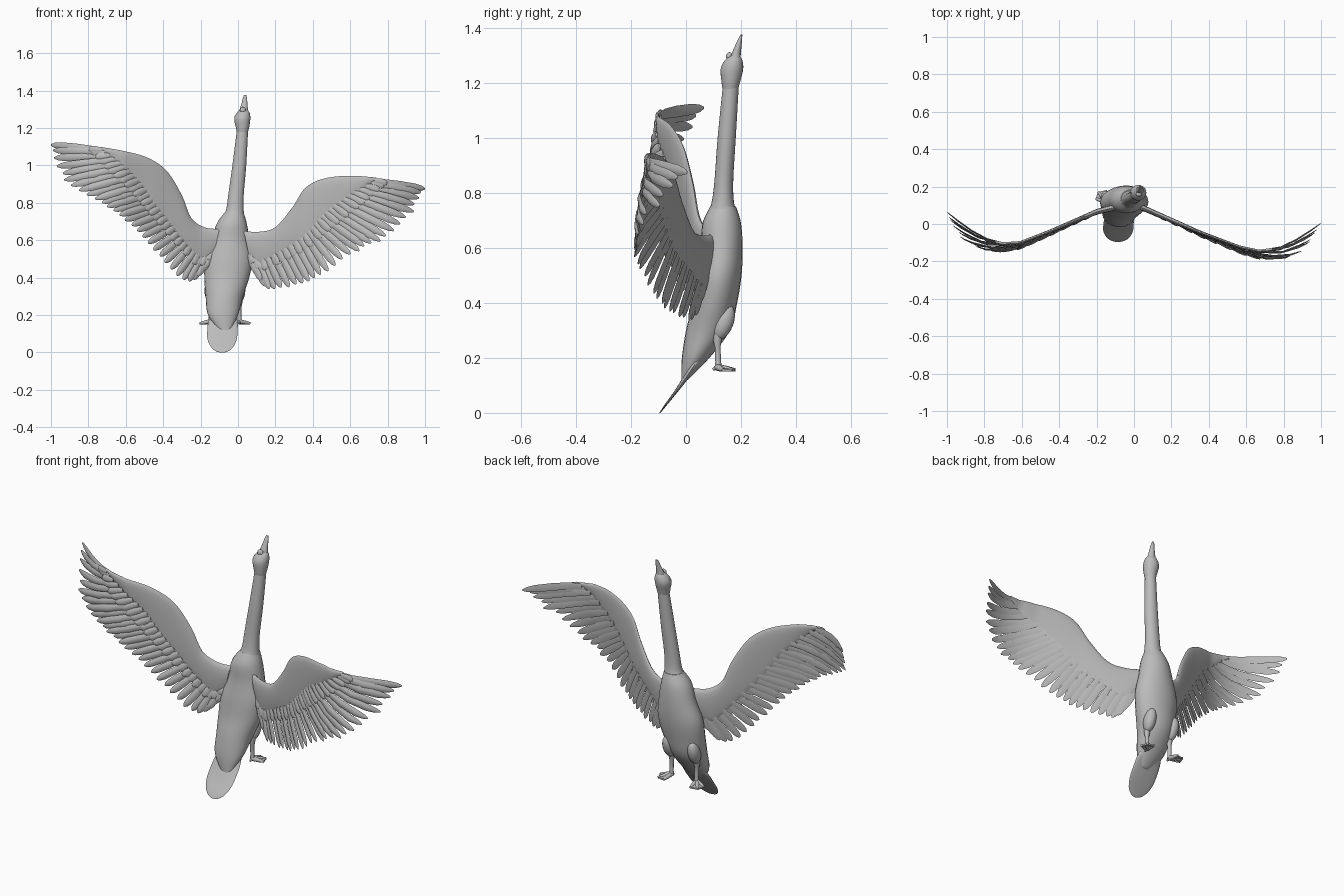
import bpy, bmesh, random
from math import sin, cos, pi, radians
from mathutils import Vector

random.seed(4)
cube = bpy.data.objects.get("Cube")
if cube:
    bpy.data.objects.remove(cube)

grey = bpy.data.materials.new("plain_grey")
grey.use_nodes = True
GREY = (0.5, 0.5, 0.5, 1)
grey.diffuse_color = GREY
grey.node_tree.nodes["Principled BSDF"].inputs["Base Color"].default_value = GREY


def spline(points, t):
    """Smooth point at t in 0..1 along evenly timed control points."""
    n = len(points) - 1
    f = min(max(t, 0), 1) * n
    i = min(int(f), n - 1)
    f -= i
    a, b, c, d = (Vector(points[min(max(k, 0), n)]) for k in range(i - 1, i + 3))
    return b + (c - a) * (f / 2) + (2 * a - 5 * b + 4 * c - d) * (f * f / 2) \
        + (3 * b - a - 3 * c + d) * (f ** 3 / 2)


def lookup(table, x):
    """Straight-line interpolation in a table of (x, y)."""
    for (x0, y0), (x1, y1) in zip(table, table[1:]):
        if x <= x1:
            return y0 + (y1 - y0) * (x - x0) / (x1 - x0)
    return table[-1][1]


def skin(name, shells):
    """One object made of capped lofts; each shell is a list of rings."""
    bm = bmesh.new()
    for rings in shells:
        loops = [[bm.verts.new(p) for p in ring] for ring in rings]
        for low, high in zip(loops, loops[1:]):
            for k in range(len(low)):
                j = (k + 1) % len(low)
                bm.faces.new((low[k], low[j], high[j], high[k]))
        bm.faces.new(loops[0])
        bm.faces.new(loops[-1])
    bmesh.ops.recalc_face_normals(bm, faces=bm.faces)
    mesh = bpy.data.meshes.new(name)
    bm.to_mesh(mesh)
    bm.free()
    ob = bpy.data.objects.new(name, mesh)
    bpy.context.collection.objects.link(ob)
    return finish(ob)


def finish(ob):
    ob.data.materials.append(grey)
    bpy.ops.object.select_all(action='DESELECT')
    ob.select_set(True)
    bpy.context.view_layer.objects.active = ob
    if ob.type == 'MESH':
        bpy.ops.object.shade_smooth_by_angle(angle=radians(50))
    return ob


def turned(name, stations, steps=40, sides=24):
    """Upright form from stations (z, x, y, x radius, y radius)."""
    rings = []
    for i in range(steps + 1):
        z, x, y, rx, ry = spline([Vector(s) for s in stations], i / steps)
        rings.append([(x + rx * cos(2 * pi * k / sides), y + ry * sin(2 * pi * k / sides), z)
                      for k in range(sides)])
    return skin(name, [rings])


def ball(name, centre, size, tilt=0):
    bpy.ops.mesh.primitive_uv_sphere_add(segments=20, ring_count=12, radius=1,
                                         location=centre, rotation=(tilt, 0, 0))
    ob = bpy.context.object
    ob.name = name
    ob.scale = size
    return finish(ob)


def tube(name, points, radii):
    curve = bpy.data.curves.new(name, 'CURVE')
    curve.dimensions = '3D'
    curve.bevel_depth = 1
    curve.bevel_resolution = 3
    curve.use_fill_caps = True
    line = curve.splines.new('POLY')
    line.points.add(len(points) - 1)
    for p, co, r in zip(line.points, points, radii):
        p.co = (*co, 1)
        p.radius = r
    line.use_smooth = True
    ob = bpy.data.objects.new(name, curve)
    bpy.context.collection.objects.link(ob)
    return finish(ob)


# Body with neck and head
turned("body", [(.12, -.07, -.005, .03, .012), (.2, -.08, .035, .08, .05),
                (.3, -.073, .08, .1, .08), (.4, -.06, .105, .12, .081),
                (.5, -.05, .12, .127, .082), (.6, -.04, .13, .102, .076),
                (.69, -.033, .13, .08, .07), (.75, -.02, .135, .05, .047)], 32)
turned("neck", [(.73, -.022, .133, .056, .052), (.77, -.016, .134, .046, .04),
                (.85, -.01, .138, .041, .034), (1, .007, .148, .037, .033),
                (1.19, .024, .163, .03, .029)], 24)
turned("head", [(1.17, .023, .161, .028, .027), (1.205, .024, .163, .036, .034),
                (1.25, .023, .167, .043, .041), (1.282, .028, .173, .034, .032),
                (1.3, .03, .178, .018, .016)], 20)
turned("beak", [(1.275, .03, .176, .027, .024), (1.3, .031, .181, .022, .018),
                (1.335, .035, .19, .015, .012), (1.36, .037, .197, .011, .007),
                (1.376, .038, .202, .006, .003)], 16, 16)
ball("beak_knob", (.026, .158, 1.295), (.016, .012, .017))
for side, label in ((-1, "right"), (1, "left")):
    ball(label + "_eye", (.024 + side * .038, .166, 1.262), (.004, .006, .006))

# Tail paddle
turned("tail", [(.22, -.077, .062, .055, .03), (.17, -.08, .028, .077, .018),
                (.12, -.083, -.006, .081, .011), (.07, -.085, -.042, .078, .007),
                (.03, -.085, -.073, .06, .005), (.008, -.085, -.089, .035, .003),
                (0, -.085, -.095, .012, .002)], 24)

# Legs and webbed feet
for side, label in ((-1, "right"), (1, "left")):
    x = -.07 + side * .077
    ball(label + "_thigh", (x, .138, .33), (.032, .035, .066), radians(-20))
    tube(label + "_shank", [(x, .118, .29), (x, .114, .262), (x, .115, .24), (x, .117, .185),
                            (x, .118, .16)], [.018, .016, .011, .011, .014])
    ankle = Vector((x, .115, .166))
    toes = [Vector((x + side * dx, y, .156)) for dx, y in ((.058, .135), (.045, .172), (.005, .18))]
    for n, toe in enumerate(toes):
        tube(f"{label}_toe_{n + 1}", [ankle, ankle.lerp(toe, .6), toe], [.013, .01, .006])
    tube(label + "_hind_toe", [ankle, ankle + Vector((0, -.018, -.008))], [.01, .005])
    web = [ankle] + toes
    skin(label + "_web", [[[p - Vector((0, 0, h)) for p in web] for h in (-.003, .005)]])

# Wings: front edge, covert edge and feather tips as (x, z); sweep gives y for each distance out
WINGS = {
    "right": dict(
        lead=[(-.1, .66), (-.18, .67), (-.25, .72), (-.3, .84), (-.38, .97), (-.48, 1.04),
              (-.6, 1.075), (-.74, 1.1)],
        base=[(-.13, .52), (-.2, .49), (-.29, .58), (-.38, .69), (-.46, .79), (-.53, .9),
              (-.63, 1), (-.73, 1.08)],
        tip=[(-.18, .45), (-.27, .375), (-.4, .49), (-.53, .63), (-.65, .75), (-.8, .835),
             (-.95, .95), (-1, 1.11)],
        sweep=[(0, .11), (.1, .09), (.2, .065), (.45, -.04), (.61, -.1), (.7, -.105),
               (.8, -.08), (.9, -.02), (1, .06)]),
    "left": dict(
        lead=[(.03, .65), (.11, .645), (.2, .67), (.29, .775), (.36, .88), (.46, .93),
              (.6, .945), (.74, .935)],
        base=[(.06, .51), (.11, .47), (.23, .53), (.35, .6), (.43, .68), (.51, .76),
              (.62, .84), (.73, .915)],
        tip=[(.1, .42), (.17, .34), (.32, .365), (.46, .42), (.63, .535), (.79, .61),
             (.93, .75), (1, .875)],
        sweep=[(0, .1), (.05, .085), (.35, -.045), (.57, -.125), (.67, -.145), (.8, -.125),
               (.9, -.07), (1, 0)]),
}
# How far the feather tips fall behind the panel, along the wing
TRAIL = [(0, .01), (.3, .02), (.6, .04), (.82, .075), (1, 0)]
BLADE = [(0, .6), (.2, .85), (.5, 1), (.8, .95), (.93, .65), (1, .2)]


def feather(wing, root, end, width, thick, trail, lift):
    """Rounded blade with a lens section that follows the wing sweep."""
    along = end - root
    across = Vector((-along.y, along.x)).normalized()
    rings = []
    for u, w in BLADE:
        mid = root + along * u
        ring = []
        for a, d in ((-1, 0), (-.5, -.8), (0, -1), (.5, -.8), (1, 0), (0, .5)):
            p = mid + across * (a * w * width)
            y = lookup(wing["sweep"], abs(p.x)) + lift - trail * u + d * w * thick
            ring.append((p.x, y, p.y))
        rings.append(ring)
    return rings


for label, wing in WINGS.items():
    # Smooth arm panel, thick at the front edge
    panel = []
    for i in range(49):
        s = i / 48
        front, back = spline(wing["lead"], s), spline(wing["base"], s)
        ring = []
        for k in range(16):
            a = 2 * pi * k / 16
            chord = (1 - cos(a)) / 2
            p = front.lerp(back, chord)
            y = lookup(wing["sweep"], abs(p.x)) + sin(a) * (.022 - .012 * chord) * (1 - .6 * s)
            ring.append((p.x, y, p.y))
        panel.append(ring)
    skin(label + "_wing_arm", [panel])

    # Long flight feathers and the short row tucked under the panel edge
    long_row, short_row, count = [], [], 30
    for i in range(count):
        s = i / (count - 1)
        trail = lookup(TRAIL, s)
        front, back, tip = (spline(wing[key], s) for key in ("lead", "base", "tip"))
        end = back.lerp(tip, 1 if s == 1 else random.uniform(.94, 1.02))
        long_row.append(feather(wing, back.lerp(front, .1), end, .018 + .003 * s, .007, trail,
                                .005 * (i % 2)))
        short_row.append(feather(wing, back.lerp(front, .12), back.lerp(tip, .25), .019, .006,
                                 trail * .25, -.003 - .003 * (i % 2)))
    skin(label + "_flight_feathers", long_row)
    skin(label + "_covert_feathers", short_row)
